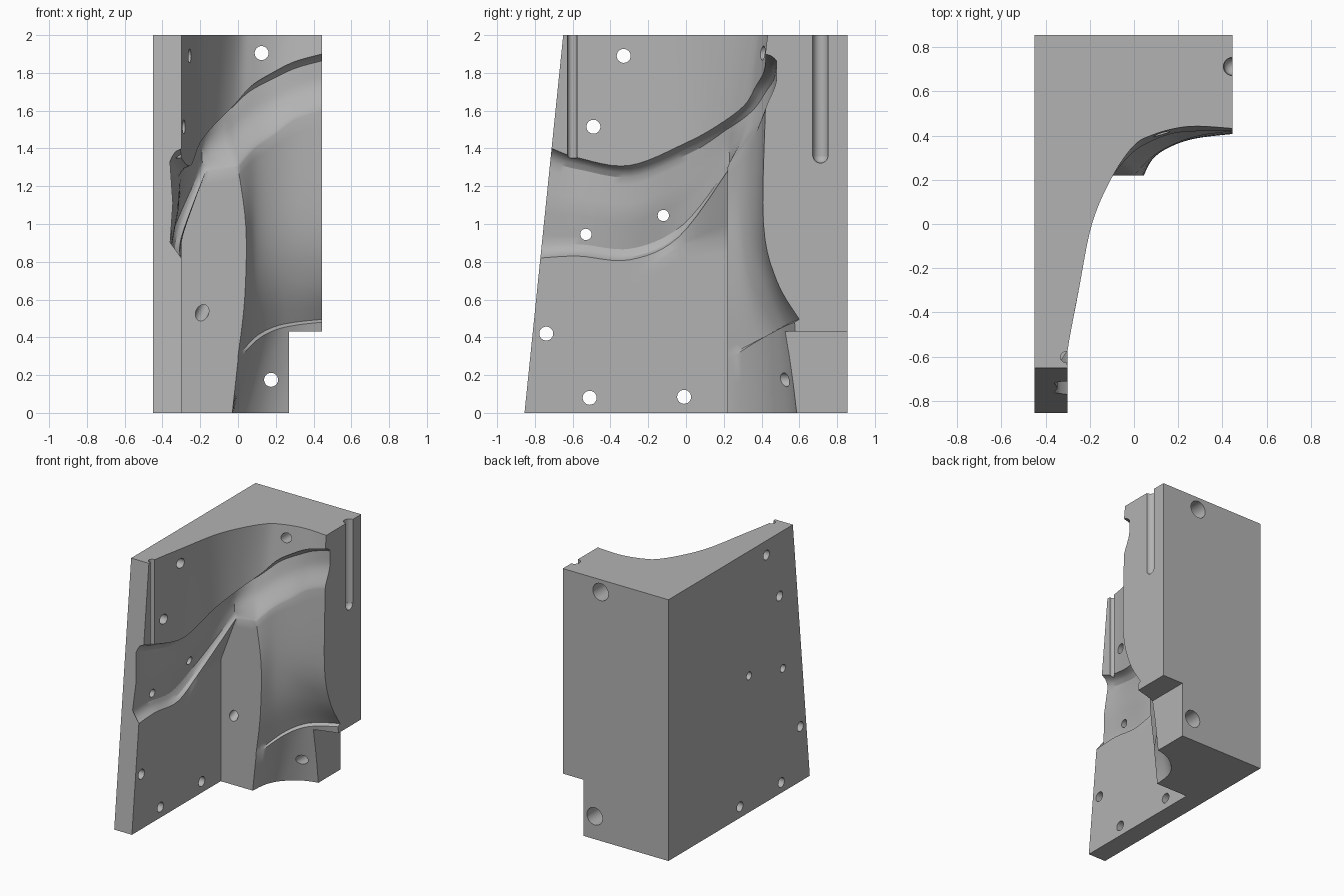
import bpy, bmesh, math
from mathutils import Vector

if "Cube" in bpy.data.objects:
    bpy.data.objects.remove(bpy.data.objects["Cube"])

LEFT, RIGHT, BACK, PLATE, POST = -0.45, 0.445, 0.855, -0.3, 0.22
STEPS = 6  # subdivisions between neighbouring stations


def front_y(z):
    """Leaning front plane."""
    return -0.855 + 0.1025 * z


def catmull(a, b, c, d, t):
    return 0.5 * (2 * b + (c - a) * t + (2 * a - 5 * b + 4 * c - d) * t * t
                  + (3 * b - a - 3 * c + d) * t ** 3)


def spline(points, steps):
    out = []
    last = len(points) - 1
    for i in range(last):
        quad = [points[max(0, min(last, i + k))] for k in (-1, 0, 1, 2)]
        out += [catmull(*quad, j / steps) for j in range(steps)]
    return out + [points[-1]]


def row(points, breaks=()):
    """Resample ten stations, keeping the given stations as sharp corners."""
    points = [Vector(p) for p in points]
    cuts = [0, *breaks, len(points) - 1]
    out = []
    for a, b in zip(cuts, cuts[1:]):
        out += spline(points[a:b + 1], STEPS)[:-1]
    return out + [points[-1]]


def plate_row(heights, cavity):
    """Flat plate and inner corner, followed by the hollow beside the post."""
    ys = (front_y(heights[0]), -0.57, -0.3, -0.03, POST)
    return row([(PLATE, y, z) for y, z in zip(ys, heights)] + cavity, (4, 5))


# Guide rows from the foot to the top
lip = [(0, POST, .3), (.09, .41, .4), (.19, .51, .455), (.3, .56, .48), (RIGHT, .6, .495)]
neck = [(0, POST, .28)] + [(x + .01, y - .025, z - .015) for x, y, z in lip[1:4]]
neck.append((RIGHT, .575, .48))
foot = plate_row([0] * 5, [(-.03, POST, 0), (-.01, .37, 0), (.06, .48, 0),
                           (.2, .57, 0), (RIGHT, .61, 0)])
neck_row = plate_row([.28] * 5, neck)
lip_row = plate_row([.3] * 5, lip)
hollow_low = plate_row([.5] * 5, [(.035, POST, .6), (.09, .33, .66), (.18, .41, .69),
                                  (.29, .455, .7), (RIGHT, .48, .7)])
hollow_high = plate_row([.7, .7, .7, .88, .93],
                        [(.042, POST, .98), (.09, .3, 1), (.17, .355, 1),
                         (.28, .39, 1), (RIGHT, .41, 1)])
band_low = row([(PLATE, -.77, .82), (PLATE, -.57, .83), (PLATE, -.3, .81),
                (PLATE, -.04, .93), (-.17, POST, 1.28), (0, POST, 1.3),
                (.09, .31, 1.4), (.19, .365, 1.47), (.3, .4, 1.55), (RIGHT, .42, 1.6)], (4, 5))
band_high = row([(PLATE, -.71, 1.4), (PLATE, -.57, 1.35), (-.25, -.3, 1.31),
                 (-.2, 0, 1.43), (-.12, .18, 1.53), (-.02, .31, 1.63),
                 (.07, .37, 1.73), (.18, .41, 1.8), (.3, .42, 1.86), (RIGHT, .42, 1.9)])
top = row([(x, y, 2) for x, y in ((PLATE, -.65), (PLATE, -.57), (-.25, -.3), (-.19, 0),
                                  (-.1, .21), (0, .355), (.09, .405), (.2, .435),
                                  (.3, .442), (RIGHT, .432))])
COUNT = len(top)

rows = [foot, [a.lerp(b, .5) for a, b in zip(foot, neck_row)], neck_row]

# Hollow: straight below the plate, smooth past the post corner
guides = [lip_row, hollow_low, hollow_high, band_low]
columns = []
for c in range(COUNT):
    pts = [g[c] for g in guides]
    if c >= 5 * STEPS:
        columns.append(spline(pts, 5))
    else:
        columns.append([a.lerp(b, j / 5) for a, b in zip(pts, pts[1:]) for j in range(5)]
                       + [pts[-1]])
rows += [list(r) for r in zip(*columns)]


# Recessed band sweeping across the wall
def band_depth(u, s):
    """Recess depth at height u and position s along the wall."""
    end = min(1, (1 - u) / .12)
    begin = min(1, u / .12)
    left = (.045 + .04 * abs(u - .5)) * begin ** .5
    right = .06 * math.sin(math.pi / 2 * min(1, u / .6)) ** 1.5
    mix = max(0, min(1, (s - .25) / .3))
    return (left * (1 - mix) + right * mix) * end ** .5


for u in (.03, .07, .12, .2, .3, .4, .5, .6, .7, .8, .88, .93, .97, 1):
    line = []
    for c in range(COUNT):
        p = band_low[c].lerp(band_high[c], u)
        along = band_high[min(c + 1, COUNT - 1)] - band_high[max(c - 1, 0)]
        inward = Vector((-along.y, along.x, 0)).normalized()
        p = p + inward * band_depth(u, c / (COUNT - 1))
        if c == 0:
            p.y = front_y(p.z)
        if c == COUNT - 1:
            p.x = RIGHT
        line.append(p)
    rows.append(line)

# Upper wall
rows += [[a.lerp(b, k / 3) for a, b in zip(band_high, top)] for k in (1, 2, 3)]

# Close the rows into one solid block
bm = bmesh.new()
rings = []
for i, line in enumerate(rows):
    line[0].y = front_y(line[0].z)
    z = 2 * i / (len(rows) - 1)
    outer = [(RIGHT, BACK, z), (LEFT, BACK, z), (LEFT, front_y(z), z)]
    rings.append([bm.verts.new(p) for p in [*line, *outer]])
for low, high in zip(rings, rings[1:]):
    for k in range(len(low)):
        n = (k + 1) % len(low)
        bm.faces.new((low[k], low[n], high[n], high[k]))
bm.faces.new(rings[0][::-1])
bm.faces.new(rings[-1])
bmesh.ops.triangulate(bm, faces=[f for f in bm.faces if len(f.verts) == 4])
bmesh.ops.recalc_face_normals(bm, faces=bm.faces)
mesh = bpy.data.meshes.new("mould_block")
bm.to_mesh(mesh)
bm.free()
block = bpy.data.objects.new("mould_block", mesh)
bpy.context.collection.objects.link(block)

grey = bpy.data.materials.new("plain_grey")
grey.use_nodes = True
grey.diffuse_color = (.45, .45, .45, 1)
grey.node_tree.nodes["Principled BSDF"].inputs["Base Color"].default_value = (.45, .45, .45, 1)
mesh.materials.append(grey)


def cut(name):
    """Subtract the active object from the block, then discard it."""
    cutter = bpy.context.object
    cutter.name = name
    cutter.hide_render = True
    cutter.data.materials.append(grey)
    mod = block.modifiers.new(name, "BOOLEAN")
    mod.operation = "DIFFERENCE"
    mod.solver = "EXACT"
    mod.object = cutter
    bpy.context.view_layer.objects.active = block
    bpy.ops.object.modifier_apply(modifier=name)
    bpy.data.objects.remove(cutter)


def drill(name, start, end, radius):
    start, end = Vector(start), Vector(end)
    axis = end - start
    bpy.ops.mesh.primitive_cylinder_add(vertices=24, radius=radius, depth=axis.length,
                                        location=(start + end) / 2,
                                        rotation=axis.to_track_quat("Z", "Y").to_euler())
    cut(name)


# Foot notch
bpy.ops.mesh.primitive_cube_add(size=1, location=(.77, .5, -.07))
bpy.context.object.scale = (1, 2, 1)
bpy.context.view_layer.update()
cut("foot_notch")

# Sideways bolt holes
for y, z, r in ((-.33, 1.89, .037), (-.49, 1.515, .037), (-.53, .945, .03), (-.12, 1.045, .03),
                (-.74, .42, .037), (-.51, .08, .037), (-.01, .085, .037)):
    drill("side_hole", (-.6, y, z), (.2, y, z), r)

# Back bolt holes with wide mouths
for x, z in ((.125, 1.905), (.175, .175)):
    drill("back_hole", (x, .2, z), (x, 1, z), .037)
    drill("back_mouth", (x, .7, z), (x, 1, z), .066)

# Slanted blind hole in the post
drill("post_hole", (-.225, .12, .45), (-.12, .42, .69), .034)

# Pin grooves
drill("front_groove", (-.307, -.602, 1.35), (-.307, -.602, 2.1), .025)
drill("side_groove", (RIGHT, .712, 1.36), (RIGHT, .712, 2.1), .041)
bpy.ops.mesh.primitive_uv_sphere_add(segments=24, ring_count=12, radius=.0405,
                                     location=(RIGHT + .001, .712, 1.363))
cut("groove_end")

bpy.ops.object.select_all(action="DESELECT")
block.select_set(True)
bpy.context.view_layer.objects.active = block
bpy.ops.object.shade_smooth_by_angle(angle=math.radians(30))
